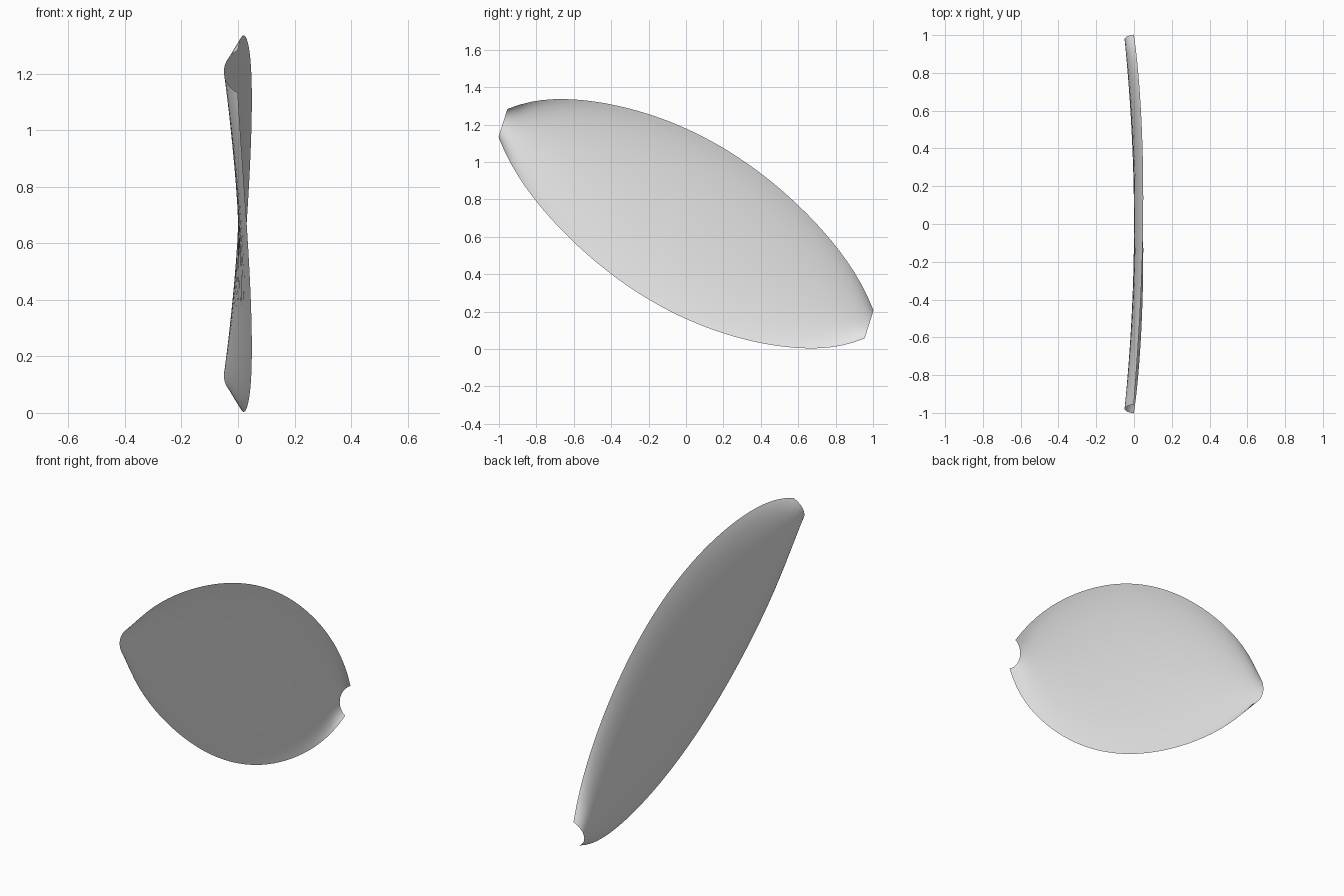
import bpy, bmesh, math
from mathutils import Vector

cube = bpy.data.objects.get("Cube")
if cube:
    bpy.data.objects.remove(cube, do_unlink=True)

# Plain light grey material
grey = bpy.data.materials.new("light_grey")
grey.use_nodes = True
colour = (0.8, 0.8, 0.8, 1)
grey.diffuse_color = colour
grey.node_tree.nodes["Principled BSDF"].inputs["Base Color"].default_value = colour

HALF_LENGTH = 1.117
CENTRE_Z = 0.67
TILT = math.radians(28.8)
ARC = math.radians(60)
along = Vector((0, math.cos(TILT), -math.sin(TILT)))
across = Vector((0, math.sin(TILT), math.cos(TILT)))


def half_width(s):
    """Leaf outline: broad in the middle, narrowing to blunt ends."""
    return 0.452 - 0.25 * s**2 - 0.026 * s**8


def shell_point(a, b):
    """Map a flat grid position (-1..1) onto the bowed, cupped shell."""
    s = a * HALF_LENGTH
    v = half_width(s) * math.sin(b * ARC) / math.sin(ARC)
    cup = 0.049 * (1 - math.cos(b * ARC)) / (1 - math.cos(ARC))
    bow = -0.04 * s**2
    return (along * (s - 0.2 * v) + across * v
            + Vector((cup + bow, 0, CENTRE_Z)))


# Thin curved leaf-shaped shell, open at its edge
bm = bmesh.new()
bmesh.ops.create_grid(bm, x_segments=40, y_segments=20, size=1)
for vert in bm.verts:
    vert.co = shell_point(vert.co.x, vert.co.y)
bm.normal_update()
if sum(f.normal.x for f in bm.faces) < 0:
    bmesh.ops.reverse_faces(bm, faces=bm.faces[:])
for face in bm.faces:
    face.smooth = True

mesh = bpy.data.meshes.new("curved_shell")
bm.to_mesh(mesh)
bm.free()
mesh.materials.append(grey)
shell = bpy.data.objects.new("curved_shell", mesh)
bpy.context.collection.objects.link(shell)
